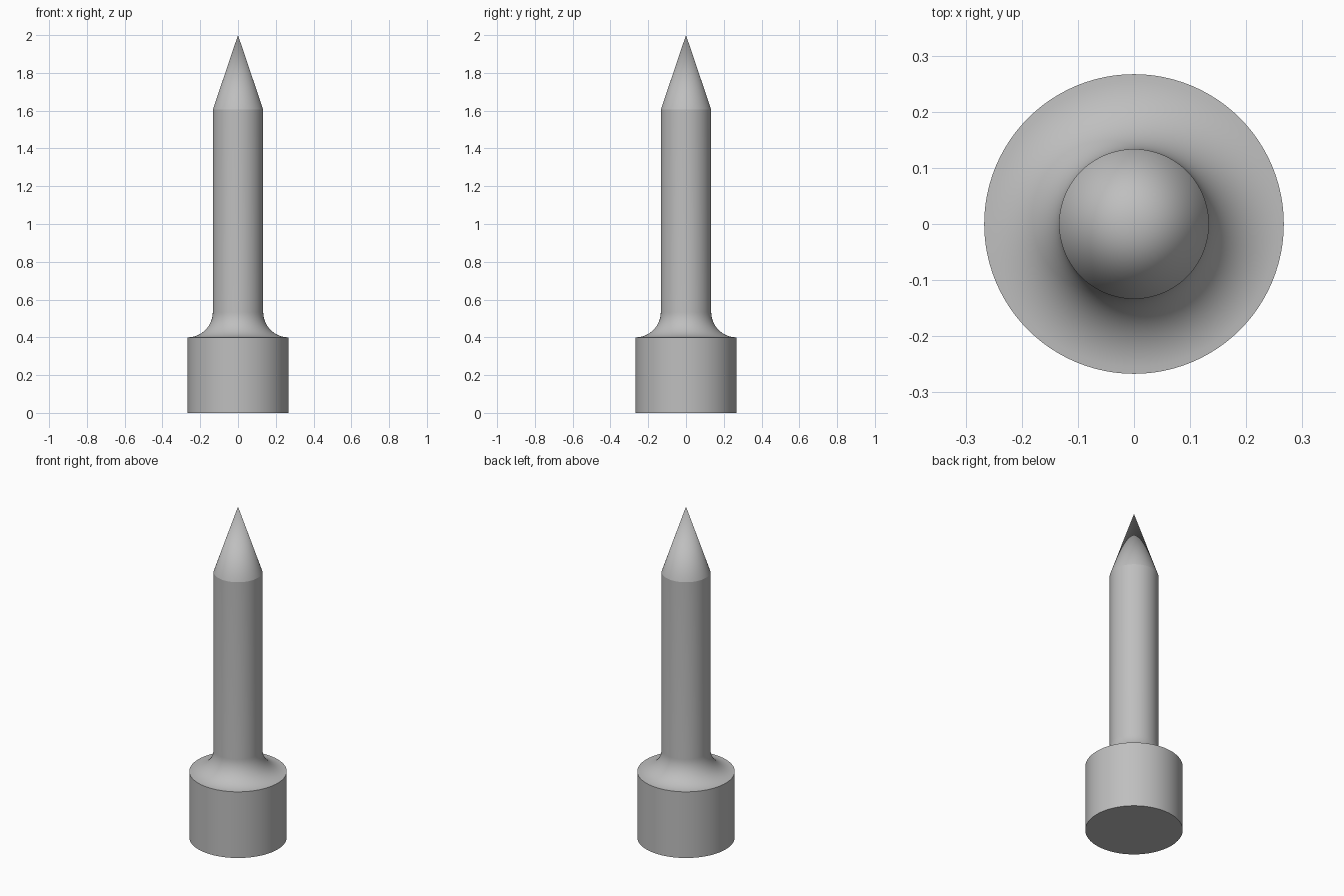
import bpy
import bmesh
from math import sin, cos, pi, radians
from mathutils import Matrix

cube = bpy.data.objects.get("Cube")
if cube:
    bpy.data.objects.remove(cube, do_unlink=True)

SEGMENTS = 96
BASE_R, PIN_R = 0.267, 0.1335
BASE_TOP, SHAFT_TOP, TIP = 0.4, 1.605, 2.0
FILLET_R = BASE_R - PIN_R
FILLET_STEPS = 16

grey = bpy.data.materials.new("grey metal")
grey.use_nodes = True
colour = (0.52, 0.52, 0.52, 1)
grey.diffuse_color = colour
grey.node_tree.nodes["Principled BSDF"].inputs["Base Color"].default_value = colour

# Half profile: base, concave fillet, shaft, point
profile = [(0, 0), (BASE_R, 0)]
for i in range(FILLET_STEPS + 1):
    a = pi / 2 * i / FILLET_STEPS
    profile.append((BASE_R - FILLET_R * sin(a),
                    BASE_TOP + FILLET_R * (1 - cos(a))))
profile += [(PIN_R, SHAFT_TOP), (0, TIP)]

# Revolve the profile around the vertical axis
bm = bmesh.new()
verts = [bm.verts.new((r, 0, z)) for r, z in profile]
edges = [bm.edges.new(pair) for pair in zip(verts, verts[1:])]
bmesh.ops.spin(bm, geom=verts + edges, cent=(0, 0, 0), axis=(0, 0, 1),
               angle=2 * pi, steps=SEGMENTS, use_merge=True)
bmesh.ops.remove_doubles(bm, verts=bm.verts, dist=0.0001)
bmesh.ops.recalc_face_normals(bm, faces=bm.faces)
mesh = bpy.data.meshes.new("pointed_pin")
bm.to_mesh(mesh)
bm.free()

pin = bpy.data.objects.new("pointed_pin", mesh)
bpy.context.collection.objects.link(pin)
mesh.materials.append(grey)

# Smooth the round surfaces; keep rim and point shoulder sharp
bpy.ops.object.select_all(action='DESELECT')
pin.select_set(True)
bpy.context.view_layer.objects.active = pin
bpy.ops.object.shade_smooth_by_angle(angle=radians(12))
